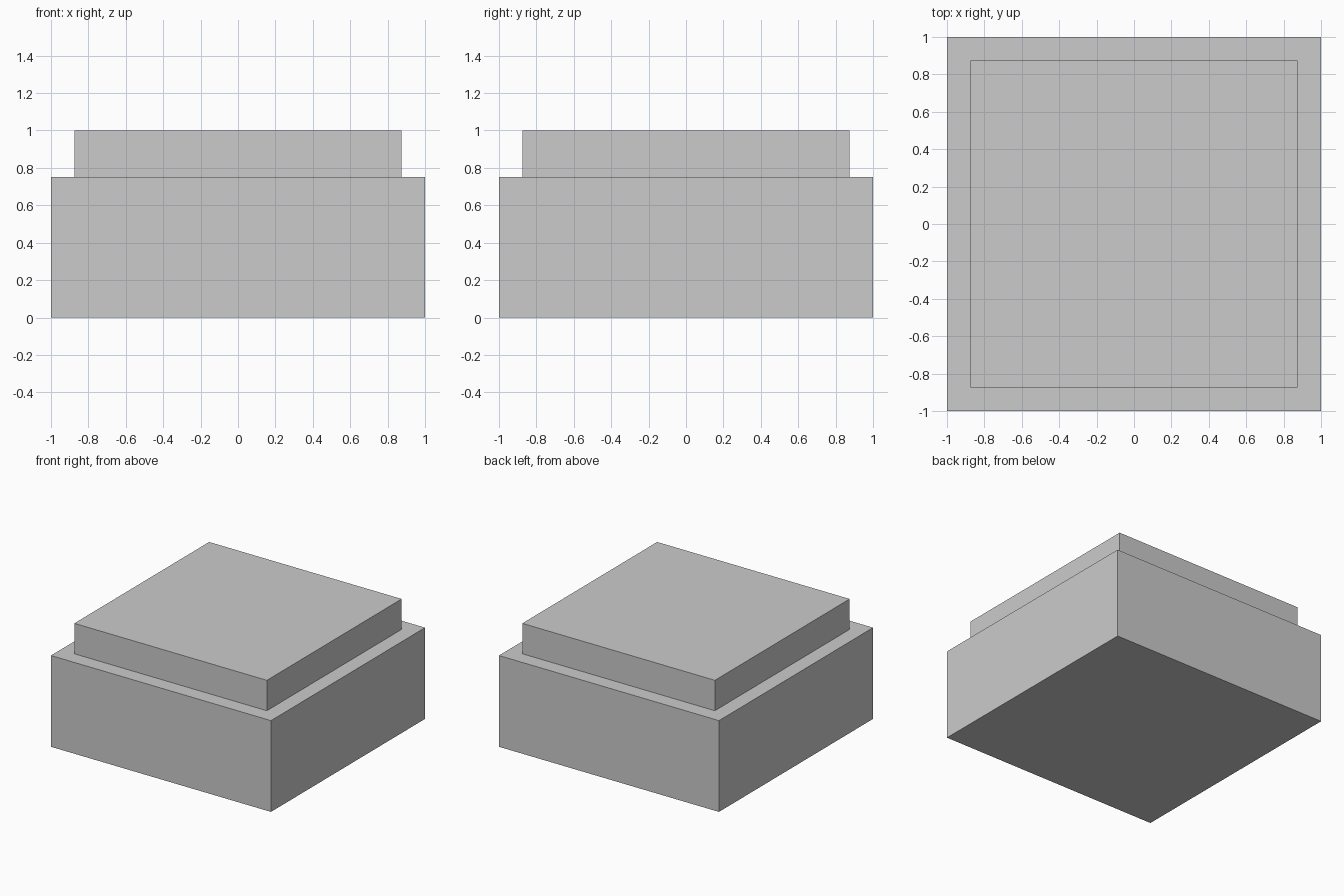
import bpy

if "Cube" in bpy.data.objects:
    bpy.data.objects.remove(bpy.data.objects["Cube"])


def box(name, width, z_bottom, z_top):
    """Square block centred on x = y = 0, spanning two heights."""
    bpy.ops.mesh.primitive_cube_add(size=1, location=(0, 0, (z_bottom + z_top) / 2))
    obj = bpy.context.object
    obj.name = name
    obj.scale = (width, width, z_top - z_bottom)
    bpy.ops.object.transform_apply(location=False, rotation=False, scale=True)
    return obj


# Wide lower block
box("base_block", 2.0, 0.0, 0.75)

# Narrower raised slab on top
box("top_slab", 1.75, 0.75, 1.0)
